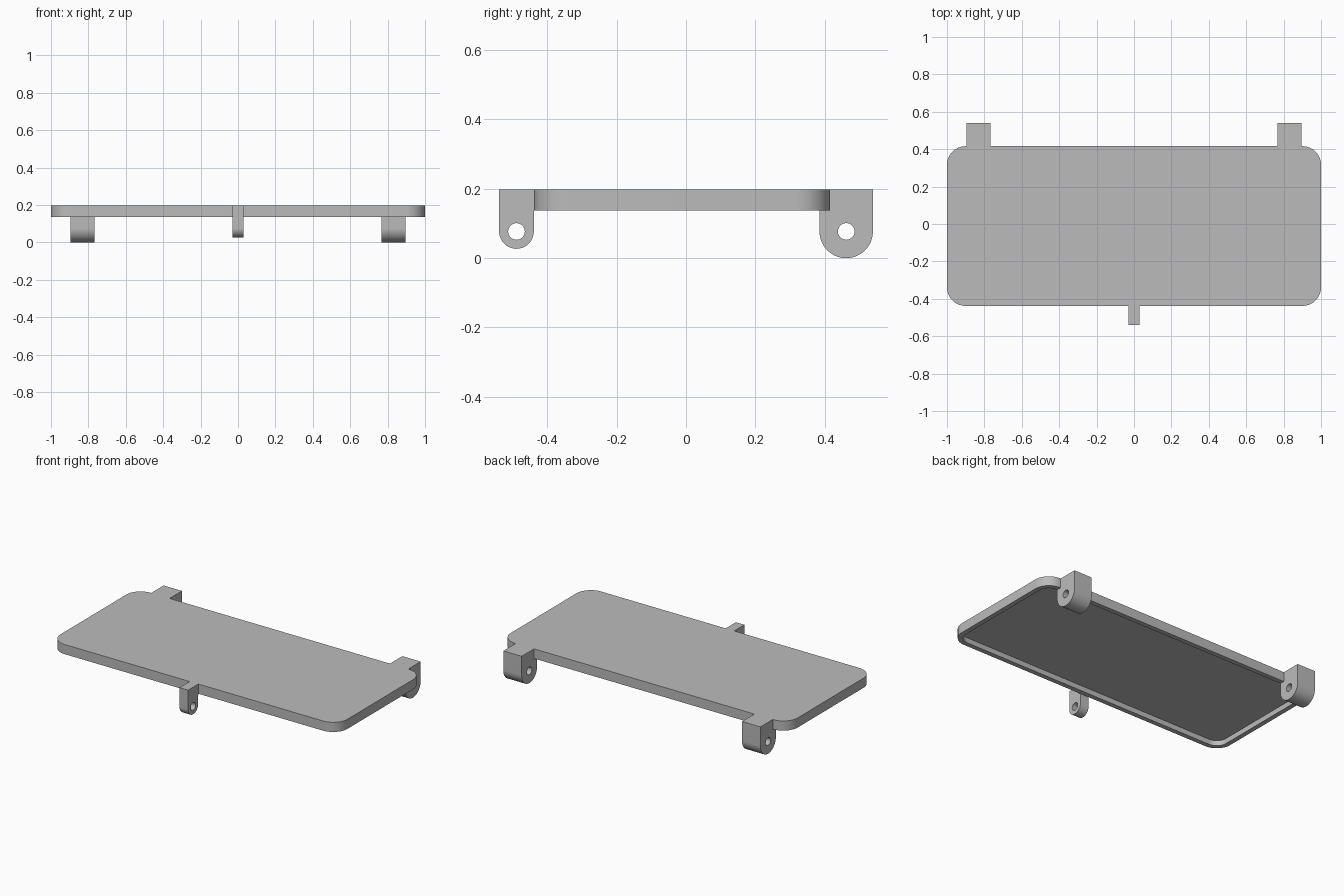
import bpy, bmesh
from math import pi, cos, sin
from mathutils import Matrix

cube = bpy.data.objects.get("Cube")
if cube:
    bpy.data.objects.remove(cube, do_unlink=True)

TOP, BOTTOM, CEILING = 0.198, 0.137, 0.170
FRONT, BACK = -0.438, 0.416
PIN_Z, PIN_R = 0.077, 0.024

grey = bpy.data.materials.new("light grey plastic")
grey.use_nodes = True
grey.diffuse_color = (0.5, 0.5, 0.5, 1)
grey.node_tree.nodes["Principled BSDF"].inputs["Base Color"].default_value = grey.diffuse_color


def arc(cx, cy, r, start, end, steps):
    angles = [start + (end - start) * i / steps for i in range(steps + 1)]
    return [(cx + r * cos(a), cy + r * sin(a)) for a in angles]


def add_object(name, bm):
    bmesh.ops.recalc_face_normals(bm, faces=bm.faces)
    mesh = bpy.data.meshes.new(name)
    bm.to_mesh(mesh)
    bm.free()
    mesh.materials.append(grey)
    obj = bpy.data.objects.new(name, mesh)
    bpy.context.collection.objects.link(obj)
    bpy.ops.object.select_all(action='DESELECT')
    obj.select_set(True)
    bpy.context.view_layer.objects.active = obj
    bpy.ops.object.shade_smooth_by_angle(angle=pi / 6)
    return obj


# Rounded panel with a shallow recess underneath
def build_panel(radius=0.1, rim=0.03):
    outline = []
    corners = [(1, BACK), (-1, BACK), (-1, FRONT), (1, FRONT)]
    for i, (x, y) in enumerate(corners):
        cx = x - radius if x > 0 else x + radius
        cy = y - radius if y > 0 else y + radius
        outline += arc(cx, cy, radius, i * pi / 2, (i + 1) * pi / 2, 16)
    bm = bmesh.new()
    base = bm.faces.new([bm.verts.new((x, y, TOP)) for x, y in outline])
    ext = bmesh.ops.extrude_face_region(bm, geom=[base], use_keep_orig=True)
    under = [g for g in ext["geom"] if isinstance(g, bmesh.types.BMFace)][0]
    bmesh.ops.translate(bm, verts=under.verts, vec=(0, 0, BOTTOM - TOP))
    bmesh.ops.recalc_face_normals(bm, faces=bm.faces)
    bmesh.ops.inset_region(bm, faces=[under], thickness=rim, use_even_offset=True)
    # Second zero-width inset gives the recess its upright wall
    wall = bmesh.ops.extrude_face_region(bm, geom=[under])
    floor = [g for g in wall["geom"] if isinstance(g, bmesh.types.BMFace)]
    bmesh.ops.translate(bm, verts=floor[0].verts, vec=(0, 0, CEILING - BOTTOM))
    if under.is_valid:
        bmesh.ops.delete(bm, geom=[under], context='FACES_ONLY')
    add_object("panel", bm)


# Lug: side profile (y, z) with a pin hole, extruded along x
def build_lug(name, x, half_width, y, radius, top_points):
    outline = arc(y, PIN_Z, radius, -pi, 0, 32) + top_points
    hole = arc(y, PIN_Z, PIN_R, 0, 2 * pi, 32)[:-1]
    curve = bpy.data.curves.new(name + " profile", 'CURVE')
    curve.dimensions, curve.fill_mode, curve.extrude = '2D', 'BOTH', half_width
    for points in (outline, hole):
        spline = curve.splines.new('POLY')
        spline.points.add(len(points) - 1)
        for point, (u, v) in zip(spline.points, points):
            point.co = (u, v, 0, 1)
        spline.use_cyclic_u = True
    helper = bpy.data.objects.new(name + " profile", curve)
    bpy.context.collection.objects.link(helper)
    bm = bmesh.new()
    bm.from_mesh(helper.to_mesh())
    helper.to_mesh_clear()
    bpy.data.objects.remove(helper, do_unlink=True)
    bmesh.ops.remove_doubles(bm, verts=bm.verts, dist=0.0001)
    # Turn profile axes (u, v, depth) into (y, z, x)
    turn = Matrix(((0, 0, 1), (1, 0, 0), (0, 1, 0))).to_4x4()
    bm.transform(Matrix.Translation((x, 0, 0)) @ turn)
    add_object(name, bm)


build_panel()

# Back hinge lugs reach under the panel and rise flush with its top
hinge_top = [(0.539, TOP), (BACK, TOP), (BACK, CEILING), (0.385, CEILING)]
for side, sign in (("left", 1), ("right", -1)):
    build_lug(side + "_hinge_lug", sign * 0.832, 0.064, 0.462, 0.077, hinge_top)

# Narrow latch lug at the middle of the front edge
build_lug("front_latch_lug", 0, 0.03, -0.489, 0.05,
          [(FRONT, TOP), (-0.539, TOP)])
